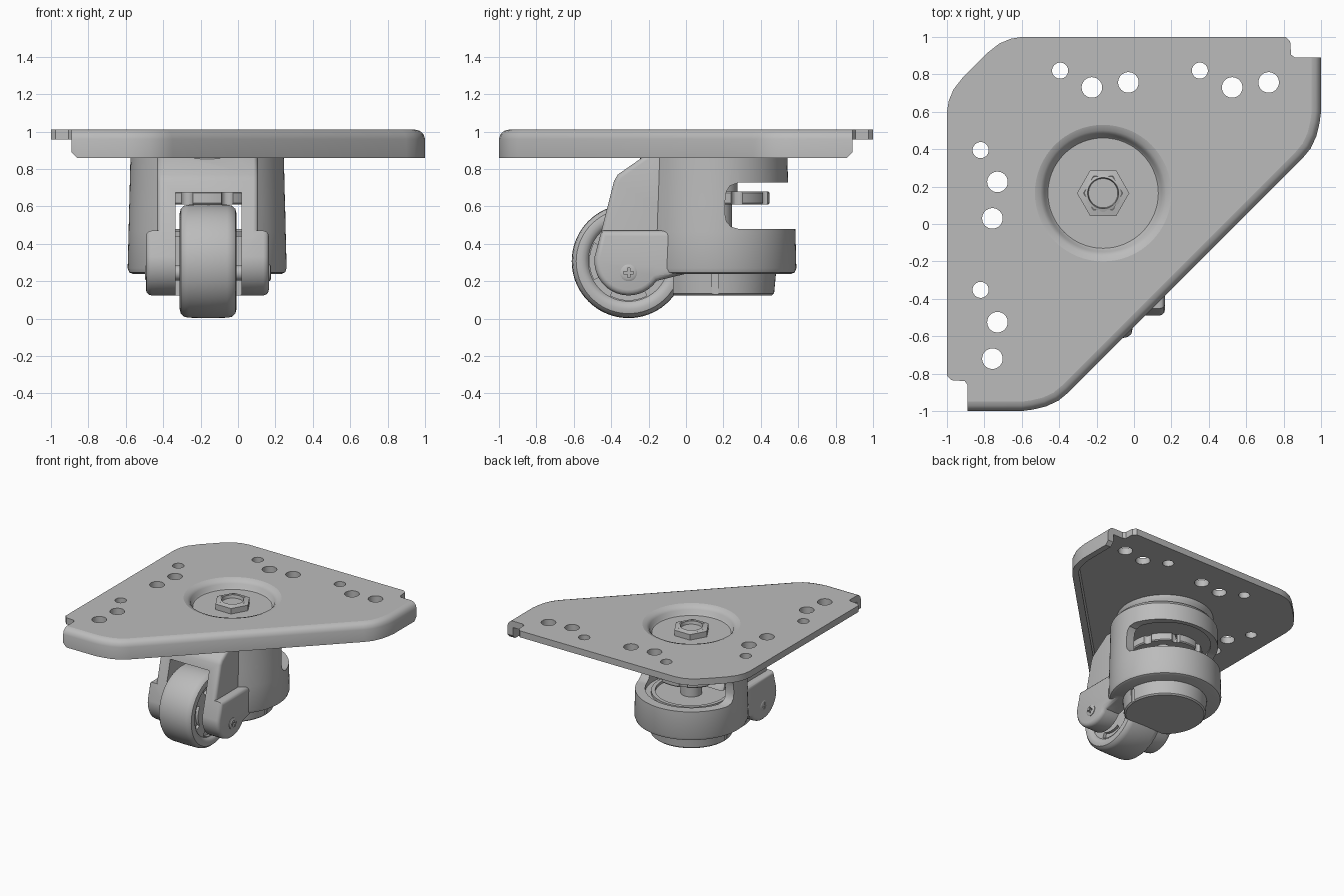
import bpy, bmesh, math
from mathutils import Matrix, Vector

if "Cube" in bpy.data.objects:
    bpy.data.objects.remove(bpy.data.objects["Cube"], do_unlink=True)

steel = bpy.data.materials.new("plain grey metal")
steel.use_nodes = True
GREY = (0.5, 0.5, 0.5, 1)
steel.diffuse_color = GREY
steel.node_tree.nodes["Principled BSDF"].inputs["Base Color"].default_value = GREY

CX, CY = -0.165, 0.165          # swivel axis
WX, WY, WZ = -0.16, -0.307, 0.307  # wheel centre


def finish(bm, name):
    bmesh.ops.remove_doubles(bm, verts=bm.verts, dist=0.0001)
    bmesh.ops.recalc_face_normals(bm, faces=bm.faces)
    mesh = bpy.data.meshes.new(name)
    bm.to_mesh(mesh)
    bm.free()
    mesh.materials.append(steel)
    obj = bpy.data.objects.new(name, mesh)
    bpy.context.collection.objects.link(obj)
    return obj


def lathe(name, profile, centre=(CX, CY, 0), along_x=False, seg=64):
    """Revolve (radius, height) points around z, or around x."""
    bm = bmesh.new()
    vs = [bm.verts.new((r, 0, h)) for r, h in profile]
    es = [bm.edges.new(pair) for pair in zip(vs, vs[1:])]
    bmesh.ops.spin(bm, geom=vs + es, cent=(0, 0, 0), axis=(0, 0, 1),
                   angle=math.tau, steps=seg)
    m = Matrix.Translation(centre)
    if along_x:
        m = m @ Matrix.Rotation(math.pi / 2, 4, 'Y')
    bm.transform(m)
    return finish(bm, name)


def disc(name, r, lo, hi, x=CX, y=CY, seg=48):
    return lathe(name, [(0, lo), (r, lo), (r, hi), (0, hi)], (x, y, 0), seg=seg)


def prism(name, pts, lo, hi, axis='x', bevel=0):
    """Extrude a flat outline along x (points are y, z) or z (points are x, y)."""
    bm = bmesh.new()
    place = (lambda a, b: (lo, a, b)) if axis == 'x' else (lambda a, b: (a, b, lo))
    face = bm.faces.new([bm.verts.new(place(*p)) for p in pts])
    new = bmesh.ops.extrude_face_region(bm, geom=[face])["geom"]
    step = Vector((hi - lo, 0, 0) if axis == 'x' else (0, 0, hi - lo))
    bmesh.ops.translate(bm, vec=step, verts=[v for v in new if isinstance(v, bmesh.types.BMVert)])
    bmesh.ops.recalc_face_normals(bm, faces=bm.faces)
    if bevel:
        rim = [e for e in bm.edges if abs(e.verts[0].co.x - e.verts[1].co.x) < 1e-5]
        bmesh.ops.bevel(bm, geom=rim, offset=bevel, segments=3, profile=0.5, affect='EDGES')
    return finish(bm, name)


def box(name, x0, x1, y0, y1, z0, z1):
    return prism(name, [(y0, z0), (y1, z0), (y1, z1), (y0, z1)], x0, x1)


def combine(obj, tools, operation='DIFFERENCE'):
    """Apply booleans and throw the tools away."""
    for tool in tools:
        mod = obj.modifiers.new("join", 'BOOLEAN')
        mod.operation, mod.solver, mod.object = operation, 'EXACT', tool
        with bpy.context.temp_override(object=obj, active_object=obj):
            bpy.ops.object.modifier_apply(modifier=mod.name)
        bpy.data.objects.remove(tool, do_unlink=True)
    return obj


def swap(pts):
    """Mirror across the plate's diagonal."""
    return [(-y, -x) for x, y in pts]


def arc(cy, cz, r, a0, a1, n=10):
    angles = [math.radians(a0 + (a1 - a0) * i / n) for i in range(n + 1)]
    return [(cy + r * math.cos(a), cz + r * math.sin(a)) for a in angles]


# Folded flange along the long diagonal edge
T = 0.05
half = [(1, .89), (1, .86), (1, .6), (.992, .54), (.975, .47), (.945, .405), (.9, .35)]
path = [Vector(p) for p in half + swap(half)[::-1]]
bm = bmesh.new()
rings, inner = [], []
for i, p in enumerate(path):
    t_in = (p - path[i - 1]).normalized() if i else (path[1] - p).normalized()
    t_out = (path[i + 1] - p).normalized() if i + 1 < len(path) else t_in
    t = (t_in + t_out).normalized()
    n = Vector((t.y, -t.x)) / max(t.dot(t_in), 0.5)
    low = 0.89 if i in (0, len(path) - 1) else 0.86
    section = [(T, 1.01), (.028, 1.004), (.009, .987), (0, .96), (0, low), (T, low)]
    rings.append([bm.verts.new((*(p + n * d), z)) for d, z in section])
    inner.append(tuple(p + n * T))
for a, b in zip(rings, rings[1:]):
    for j in range(len(a)):
        k = (j + 1) % len(a)
        bm.faces.new((a[j], a[k], b[k], b[j]))
bm.faces.new(rings[0])
bm.faces.new(rings[-1])
parts = [finish(bm, "plate_flange")]

# Top plate with bolt holes
edge = [(.86, .89), (.84, .905), (.835, .975), (.81, 1), (-.6, 1), (-.66, .99),
        (-.72, .965), (-.79, .91)]
plate = prism("mounting_plate", inner + swap(edge) + edge[::-1], 0.957, 1.01, 'z')
holes = [(-.395, .82, .043), (-.225, .73, .055), (-.03, .757, .055),
         (.352, .82, .043), (.525, .73, .055), (.72, .757, .055)]
holes += [(-y, -x, r) for x, y, r in holes]
tools = [disc("hole", r, .8, 1.2, x, y, 32) for x, y, r in holes]
parts.append(combine(plate, tools + [disc("dish_hole", .365, .8, 1.2, seg=64)]))

# Pressed dish in the middle of the plate
parts.append(lathe("plate_dish", [(0, .94), (.295, .94), (.305, .95), (.315, .98), (.335, 1.0),
                                  (.365, 1.01), (.365, .957), (.35, .93), (.33, .895), (0, .895)]))

# Hex nut and hollow bolt end
nut = lathe("hex_nut", [(.08, .93), (.14, .93), (.14, .985), (.105, .992), (.08, .98), (.08, .93)], seg=6)
parts.append(combine(nut, [disc("nut_bore", .085, .8, 1.2)]))
parts.append(lathe("bolt_end", [(0, .9), (.1, .9), (.1, .99), (.083, .995), (.078, .97), (0, .97)]))

# Housing: drafted round body joined to the wheel fork
body = lathe("housing", [(0, .24), (.4, .24), (.417, .248), (.425, .27), (.42, .465), (.417, .6),
                         (.416, .62), (.41, .87), (.385, .9), (0, .9)], seg=80)
for v in body.data.vertices:
    if v.co.z > 0.61 and v.co.y > CY:
        v.co.y = CY + (v.co.y - CY) * 0.92
upper = prism("fork_upper", [(0, .885), (-.2, .885), (-.365, .77), (-.385, .735), (-.47, .4), (0, .4)],
              -.432, .108, bevel=.025)
lower = prism("fork_lower", [(0, .47), (-.452, .47)] + arc(WY, WZ, .183, 172, 325, 16) + [(0, .24)],
              -.492, .165, bevel=.03)
combine(body, [upper, lower], 'UNION')
slot = prism("slot", [(.9, .48), (.28, .48), (.24, .492), (.216, .52), (.208, .56), (.208, .62),
                      (.216, .68), (.235, .71), (.28, .727), (.9, .727)], -1, 1)
cavity = disc("cavity", .345, .445, .74, seg=64)
well = prism("wheel_well", [(-.9, -.1), (.01, -.1), (.01, .62), (-.02, .66), (-.06, .675),
                            (-.9, .675)], -.335, .018)
parts.append(combine(body, [slot, cavity, well]))

# Adjusting knob with lobes and windows, its collar and stem
knob = lathe("adjusting_knob", [(0, .61), (.275, .61), (.282, .618), (.282, .672), (.275, .68), (0, .68)])
tools = []
for i in range(8):
    a = math.tau * i / 8
    c, s = math.cos(a), math.sin(a)
    tools.append(disc("window", .048, .5, .8, CX + .17 * c, CY + .17 * s, 20))
    c, s = math.cos(a + math.pi / 8), math.sin(a + math.pi / 8)
    tools.append(disc("notch", .035, .5, .8, CX + .29 * c, CY + .29 * s, 16))
parts.append(combine(knob, tools))
parts.append(disc("knob_collar", .11, .675, .75))
parts.append(disc("stem", .08, .4, .75))
parts.append(lathe("cup_ring", [(.27, .44), (.27, .465), (.3, .465), (.3, .44)]))

# Levelling foot with a flat cut beside the wheel and side grooves
foot = lathe("levelling_foot", [(0, .125), (.295, .125), (.306, .135), (.318, .26), (0, .26)])
grooves = [box("groove", CX + s * .35 - .05, CX + s * .35 + .05, .14, .175, 0, .25) for s in (-1, 1)]
parts.append(combine(foot, [box("flat", -1, 1, -1, -.07, 0, 1)] + grooves))

# Wheel with rounded tread, recessed sides and curved slots
W = 0.152
side = [(0, .128), (.215, .128), (.225, .14), (.235, W - .006), (.255, W), (.28, W - .006),
        (.297, W - .025), (.302, W - .05)]
wheel = lathe("wheel", side + [(.304, 0)] + [(r, -h) for r, h in side[::-1]],
              (WX, WY, WZ), True, 72)
tools = []
for sx in (-1, 1):
    for mid in range(0, 360, 90):
        outline = arc(WY, WZ, .208, mid - 28, mid + 28) + arc(WY, WZ, .165, mid + 28, mid - 28)
        x = WX + sx * .13
        tools.append(prism("wheel_slot", outline, x - .025, x + .025))
parts.append(combine(wheel, tools))

# Axle and cross-recessed screw heads
parts.append(lathe("axle", [(0, -.3), (.04, -.3), (.04, .3), (0, .3)], (WX, WY, .245), True, 24))
for name, sx in (("left_screw", 1), ("right_screw", -1)):
    head = lathe(name, [(0, .3), (.045, .3), (.045, .33), (.035, .336), (0, .336)],
                 (WX, WY, .245), True, 32)
    if sx < 0:
        for v in head.data.vertices:
            v.co.x = 2 * WX - v.co.x
        head.data.flip_normals()
    x = WX + sx * .336
    cross = [box("cross", x - .012, x + .012, WY - a, WY + a, .245 - b, .245 + b)
             for a, b in ((.026, .007), (.007, .026))]
    parts.append(combine(head, cross))

# Smooth round surfaces, keep hard edges
bpy.ops.object.select_all(action='DESELECT')
for part in parts:
    part.select_set(True)
bpy.context.view_layer.objects.active = parts[0]
bpy.ops.object.shade_smooth_by_angle(angle=math.radians(32))
